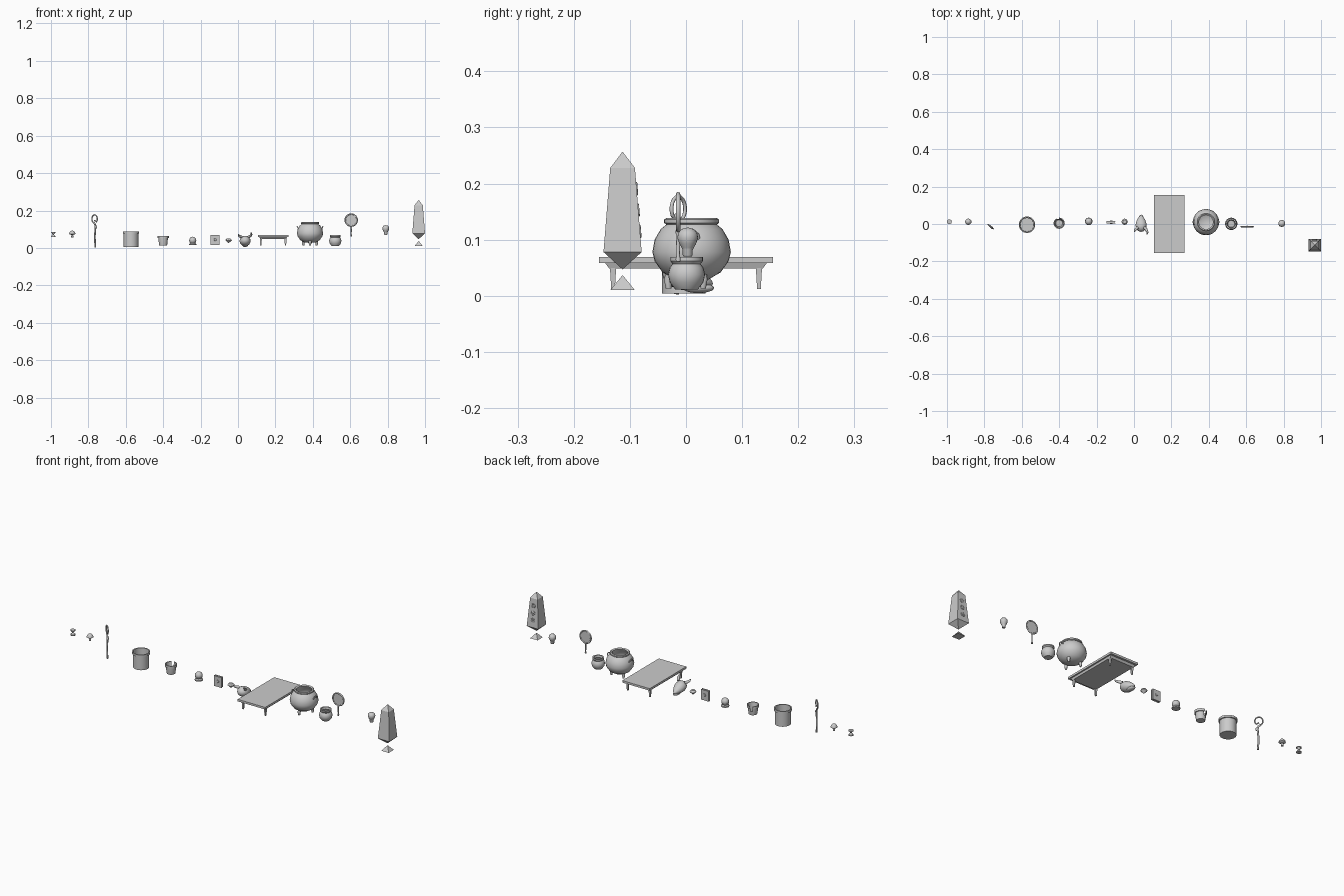
import bpy, bmesh, math
from mathutils import Vector, Matrix

if "Cube" in bpy.data.objects:
    bpy.data.objects.remove(bpy.data.objects["Cube"])


def finish(name, bm, smooth=True):
    bmesh.ops.recalc_face_normals(bm, faces=bm.faces)
    me = bpy.data.meshes.new(name)
    bm.to_mesh(me)
    bm.free()
    ob = bpy.data.objects.new(name, me)
    bpy.context.collection.objects.link(ob)
    if smooth:
        bpy.context.view_layer.objects.active = ob
        ob.select_set(True)
        bpy.ops.object.shade_smooth_by_angle(angle=math.radians(35))
        ob.select_set(False)
    return ob


def lathe(name, x, y, profile, n=24, smooth=True, turn=0.0, skip=()):
    """Revolve (radius, height) points around a vertical axis; radius 0 closes an end."""
    bm = bmesh.new()
    rings = []
    for r, z in profile:
        if r == 0:
            rings.append([bm.verts.new((x, y, z))] * n)
        else:
            rings.append([bm.verts.new((x + r * math.cos(turn + math.tau * i / n),
                                        y + r * math.sin(turn + math.tau * i / n), z)) for i in range(n)])
    for k, (a, b) in enumerate(zip(rings, rings[1:])):
        for i in range(n):
            if (k, i) in skip:
                continue
            j = (i + 1) % n
            vs = list(dict.fromkeys((a[i], a[j], b[j], b[i])))
            if len(vs) > 2:
                bm.faces.new(vs)
    return finish(name, bm, smooth)


def box(name, c, size, taper=1.0):
    bm = bmesh.new()
    bmesh.ops.create_cube(bm, size=1)
    for v in bm.verts:
        t = taper if v.co.z < 0 else 1
        v.co = Vector((v.co.x * size[0] * t, v.co.y * size[1] * t, v.co.z * size[2])) + Vector(c)
    return finish(name, bm, False)


def ball(name, c, s, rot=None):
    bm = bmesh.new()
    bmesh.ops.create_uvsphere(bm, u_segments=20, v_segments=12, radius=1)
    bm.transform(Matrix.Translation(c) @ (rot or Matrix()) @ Matrix.Diagonal((*s, 1)))
    return finish(name, bm)


def tube(name, pts, r, closed=False, radii=None):
    cu = bpy.data.curves.new(name, 'CURVE')
    cu.dimensions = '3D'
    cu.bevel_depth, cu.bevel_resolution, cu.use_fill_caps = r, 2, True
    sp = cu.splines.new('POLY')
    sp.points.add(len(pts) - 1)
    for i, p in enumerate(pts):
        sp.points[i].co = (*p, 1)
        sp.points[i].radius = radii[i] if radii else 1
    sp.use_cyclic_u = closed
    ob = bpy.data.objects.new(name, cu)
    bpy.context.collection.objects.link(ob)
    return ob


def circle(c, r, u, v, n=24):
    c, u, v = Vector(c), Vector(u), Vector(v)
    return [c + r * (u * math.cos(math.tau * i / n) + v * math.sin(math.tau * i / n)) for i in range(n)]


# hourglass
lathe("hourglass", -0.987, 0.012, [(0, .058), (.013, .058), (.013, .062), (.010, .062), (.009, .066),
      (.003, .072), (.009, .079), (.010, .082), (.013, .082), (.013, .086), (0, .086)], 16)

# mushroom
lathe("mushroom", -0.886, 0.012, [(0, .056), (.006, .056), (.005, .070), (.013, .072), (.017, .075),
      (.015, .083), (.009, .090), (0, .093)], 16)

# crooked staff with curled head
d = Vector((.77, -.64, 0))
up = Vector((0, 0, 1))
base = Vector((-.765, -.015, 0))
shaft = [(.003, .003), (.001, .03), (-.001, .06), (.002, .09), (.004, .115), (0, .128)]
head = [(-.019 * math.sin(-a) * 1 - .002, .155 - .022 * math.cos(a)) for a in
        [math.radians(-t) for t in range(20, 340, 20)]]
curl = [(.007, .142), (-.003, .147)]
path = shaft + head + curl
tube("staff", [base + d * a + up * b for a, b in path], .0042, radii=[.8 + .3 * (i < 7) for i in range(len(path))])
ball("staff_knot", base + d * .008 + up * .112, (.006, .006, .009))

# large bucket
lathe("bucket", -0.572, -0.004, [(0, .004), (.039, .004), (.039, .076), (.044, .077), (.044, .088),
      (.038, .088), (.036, .012), (0, .012)], 32)

# broken flower pot with a notch in the wall
gap = {(k, i) for k in (2, 3, 4, 5, 6) for i in (6, 7)}
lathe("broken_pot", -0.4, 0.004, [(0, .014), (.021, .014), (.024, .034), (.025, .052), (.030, .052),
      (.030, .064), (.025, .064), (.021, .034), (.018, .018), (0, .018)], 24, skip=gap)

# crystal ball on a stand
lathe("ball_stand", -0.242, 0.014, [(0, .015), (.020, .015), (.020, .021), (.015, .026), (.018, .032), (0, .032)], 20)
ball("crystal_ball", (-.242, .014, .041), (.019, .019, .019))

# book with raised covers and a clasp
box("book_pages", (-.123, .010, .042), (.040, .009, .050))
for s in (-1, 1):
    box("book_cover", (-.122, .010 + s * .0055, .042), (.045, .003, .055))
    bm = bmesh.new()
    bmesh.ops.create_cone(bm, cap_ends=True, segments=8, radius1=.008, radius2=.006, depth=.003)
    bm.transform(Matrix.Translation((-.122, .010 + s * .0078, .044)) @ Matrix.Rotation(-s * math.pi / 2, 4, 'X'))
    finish("cover_medallion", bm, False)
box("book_spine", (-.1445, .010, .042), (.003, .013, .055))

# cut gem
lathe("gem", -0.05, 0.012, [(0, .025), (.017, .041), (.016, .044), (.010, .050), (0, .050)], 8, False)

# animal skull with snout and two horns
bm = bmesh.new()
bmesh.ops.create_uvsphere(bm, u_segments=20, v_segments=14, radius=1)
for v in bm.verts:
    t = (v.co.y + 1) / 2
    k = 1 - .55 * t * t
    v.co = Vector((.038 + v.co.x * .033 * k, v.co.y * .045 + .003, .040 - .018 * t * t + v.co.z * .030 * k))
finish("skull", bm)
tube("skull_horn", [(.055, -.018, .058), (.066, -.030, .064), (.072, -.044, .072), (.070, -.055, .083)], .008,
     radii=[1, .9, .7, .3])
tube("skull_horn", [(.020, -.018, .058), (.010, -.028, .062), (.004, -.036, .066), (.003, -.042, .074)], .008,
     radii=[1, .9, .7, .3])
ball("skull_jaw", (.038, .022, .014), (.015, .028, .009))

# table
box("table_top", (.188, 0, .064), (.163, .310, .011))
box("table_frame", (.188, 0, .0535), (.148, .288, .010), .95)
for sx in (-1, 1):
    for sy in (-1, 1):
        box("table_leg", (.188 + sx * .066, sy * .130, .031), (.011, .011, .038), .6)

# cauldron with ring handles and three feet
lathe("cauldron", .385, .010, [(0, .027), (.030, .029), (.052, .042), (.066, .062), (.070, .078), (.066, .100),
      (.055, .119), (.045, .127), (.049, .130), (.049, .136), (.044, .139), (.037, .135), (.040, .126),
      (.058, .105), (.063, .078), (.050, .048), (.028, .035), (0, .034)], 32)
for i in range(3):
    a = math.tau * i / 3 + math.pi / 6
    c, s = math.cos(a), math.sin(a)
    tube("cauldron_foot", [(.385 + r * c, .010 + r * s, z) for r, z in ((.036, .042), (.042, .028), (.041, .013))],
         .009, radii=[1, .85, .55])
for s in (-1, 1):
    tube("cauldron_ring", circle((.385 + s * .063, .010, .104), .012, (0, 1, 0), (s * .45, 0, .9)), .003, True)

# small jar
lathe("jar", .52, .001, [(0, .011), (.020, .011), (.030, .024), (.033, .038), (.030, .050), (.025, .057),
      (.029, .062), (.029, .069), (.022, .069), (.020, .058), (.027, .048), (.028, .034), (.018, .017), (0, .017)], 24)

# hand mirror
bm = bmesh.new()
bmesh.ops.create_cone(bm, cap_ends=True, segments=32, radius1=.033, radius2=.033, depth=.004)
bm.transform(Matrix.Translation((.605, -.014, .149)) @ Matrix.Rotation(math.pi / 2, 4, 'X'))
finish("mirror_glass", bm)
tube("mirror_frame", circle((.605, -.014, .149), .032, (1, 0, 0), (0, 0, 1), 32), .004, True)
lathe("mirror_handle", .605, -.014, [(0, .060), (.004, .061), (.0045, .066), (.0028, .072), (.0035, .095),
      (.003, .108), (.005, .113), (.004, .118), (0, .118)], 12)

# round bulb on a narrow neck
lathe("bulb", .79, .003, [(0, .070), (.007, .070), (.009, .073), (.009, .082), (.011, .086), (.015, .093), (.0185, .103),
      (.017, .112), (.011, .119), (0, .122)], 20)

# floating obelisk over a small pyramid
q, w = math.pi / 4, math.sqrt(2)
lathe("obelisk", .966, -.113, [(0, .047), (.034 * w, .078), (.022 * w, .228), (0, .257)], 4, False, q)
lathe("obelisk_base", .966, -.113, [(0, .010), (.022 * w, .010), (0, .037)], 4, False, q)
# carved rings on the rear face
for z in (.115, .153, .191):
    y = -.113 + .034 - .012 * (z - .078) / .15
    tube("obelisk_glyph", circle((.966, y, z), .010, (1, 0, 0), (0, -.08, 1), 8), .002, True)
    ball("glyph_dot", (.966, y, z), (.004, .002, .004))
